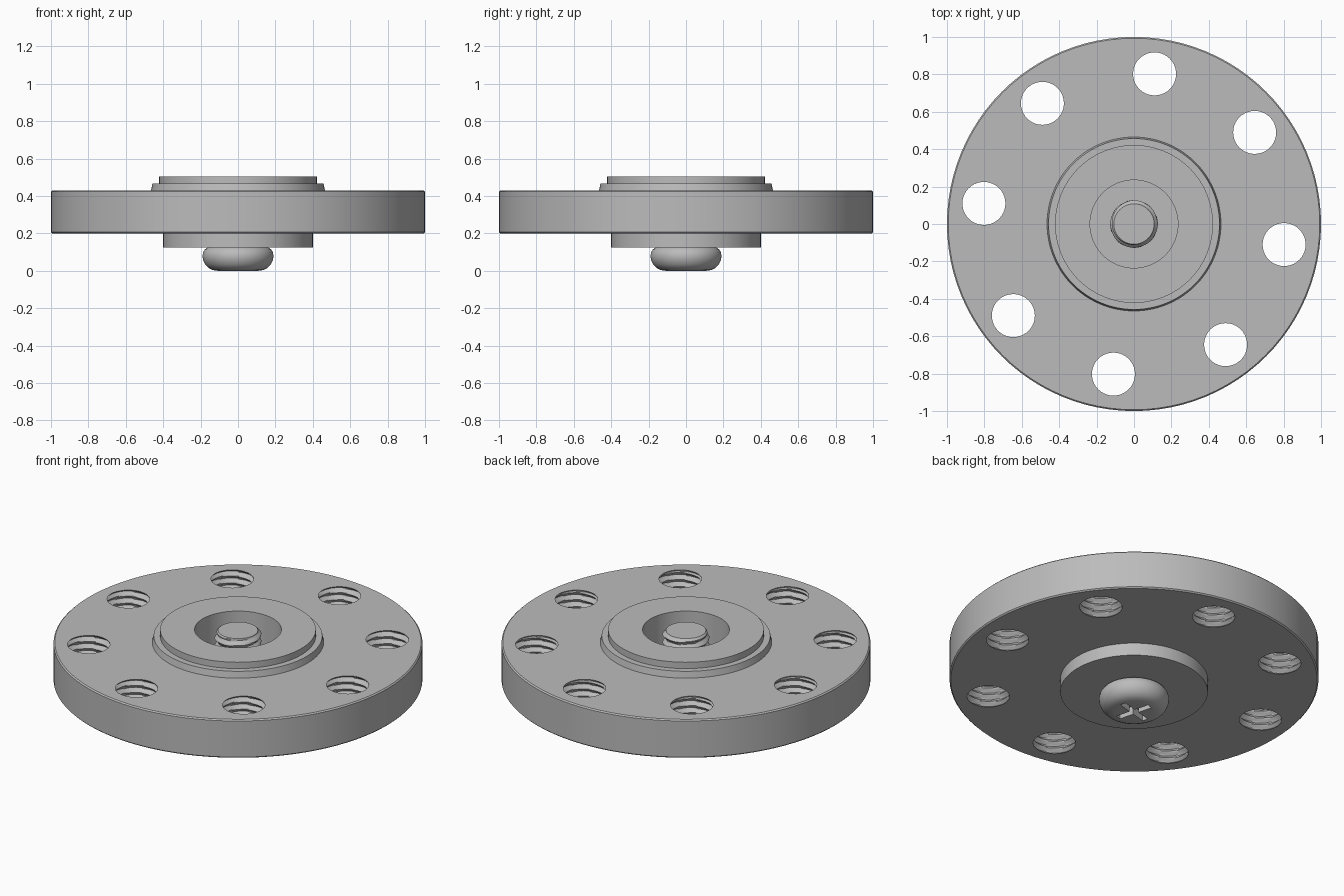
import bpy, bmesh, math
from mathutils import Matrix, Vector

TAU = 2 * math.pi

if "Cube" in bpy.data.objects:
    bpy.data.objects.remove(bpy.data.objects["Cube"], do_unlink=True)

steel = bpy.data.materials.new("grey steel")
steel.use_nodes = True
GREY = (0.5, 0.5, 0.5, 1)
steel.diffuse_color = GREY
steel.node_tree.nodes["Principled BSDF"].inputs["Base Color"].default_value = GREY


def add_rings(bm, rings, closed=False):
    """Skin a stack of equal rings; cap the ends, or join last to first."""
    loops = [[bm.verts.new(p) for p in ring] for ring in rings]
    pairs = list(zip(loops, loops[1:]))
    if closed:
        pairs.append((loops[-1], loops[0]))
    for low, high in pairs:
        for i in range(len(low)):
            j = (i + 1) % len(low)
            bm.faces.new((low[i], low[j], high[j], high[i]))
    if not closed:
        bm.faces.new(loops[0])
        bm.faces.new(loops[-1])


def add_lathe(bm, profile, segs, closed=False):
    add_rings(bm, [[(r * math.cos(TAU * i / segs), r * math.sin(TAU * i / segs), z)
                    for i in range(segs)] for r, z in profile], closed)


def add_thread(bm, root, depth, z0, z1, pitch, centre=(0, 0), extend=0.0, segs=40):
    """Threaded column: a helical triangle wave that fades out at both ends."""
    count = round((z1 - z0) / pitch * 8)
    levels = [z0 + (z1 - z0) * k / count for k in range(count + 1)]
    if extend:
        levels = [z0 - extend] + levels + [z1 + extend]
    rings = []
    for z in levels:
        fade = max(0, min(1, (z - z0) / 0.015, (z1 - z) / 0.015))
        ring = []
        for i in range(segs):
            wave = 1 - abs(2 * ((z / pitch - i / segs) % 1) - 1)
            r, a = root + depth * wave * fade, TAU * i / segs
            ring.append((centre[0] + r * math.cos(a), centre[1] + r * math.sin(a), z))
        rings.append(ring)
    add_rings(bm, rings)


def finish(name, bm):
    bmesh.ops.recalc_face_normals(bm, faces=bm.faces)
    mesh = bpy.data.meshes.new(name)
    bm.to_mesh(mesh)
    bm.free()
    mesh.materials.append(steel)
    obj = bpy.data.objects.new(name, mesh)
    bpy.context.collection.objects.link(obj)
    return obj


def select(obj):
    bpy.ops.object.select_all(action="DESELECT")
    obj.select_set(True)
    bpy.context.view_layer.objects.active = obj


def smooth(obj):
    select(obj)
    bpy.ops.object.shade_smooth_by_angle(angle=math.radians(30))


def cut(obj, cutter):
    cutter.hide_render = True
    select(obj)
    mod = obj.modifiers.new("cut", "BOOLEAN")
    mod.operation, mod.solver, mod.object = "DIFFERENCE", "EXACT", cutter
    bpy.ops.object.modifier_apply(modifier=mod.name)
    bpy.data.objects.remove(cutter, do_unlink=True)


def lathe(name, profile, segs=96, closed=False):
    bm = bmesh.new()
    add_lathe(bm, profile, segs, closed)
    return finish(name, bm)


BORE, LOW, TOP = 0.235, 0.2, 0.43

# Main plate with a small edge chamfer
plate = lathe("flange_plate", [(BORE, LOW), (0.993, LOW), (1, LOW + 0.007),
                               (1, TOP - 0.007), (0.993, TOP), (BORE, TOP)], closed=True)

# Eight threaded bolt holes
bm = bmesh.new()
for k in range(8):
    a = math.radians(82.2 + 45 * k)
    add_thread(bm, 0.115, 0.022, LOW, TOP, 0.042,
               (0.81 * math.cos(a), 0.81 * math.sin(a)), extend=0.03)
cut(plate, finish("hole_cutter", bm))
smooth(plate)

# Raised stepped hub around the bore
smooth(lathe("hub_collar", [(BORE, TOP), (0.465, TOP), (0.457, 0.467), (0.422, 0.467),
                            (0.422, 0.505), (BORE, 0.505)], closed=True))

# Round boss under the plate, also the floor of the bore
smooth(lathe("lower_boss", [(0.4, 0.125), (0.4, LOW)]))

# Screw shaft rising through the bore
bm = bmesh.new()
add_thread(bm, 0.108, 0.02, 0.12, 0.5, 0.045)
smooth(finish("screw_shaft", bm))

# Rounded screw head
head = lathe("screw_head", [(0.11, 0), (0.135, 0.004), (0.158, 0.015), (0.176, 0.034),
                            (0.187, 0.058), (0.19, 0.08), (0.186, 0.1), (0.176, 0.115),
                            (0.16, 0.125)], segs=64)

# Cross-shaped driver recess in the head
for angle in (15, 105):
    bm = bmesh.new()
    bmesh.ops.create_cube(bm, size=1, matrix=Matrix.Rotation(math.radians(angle), 4, "Z")
                          @ Matrix.Diagonal(Vector((0.21, 0.034, 0.1, 1))))
    cut(head, finish("slot_cutter", bm))
smooth(head)
